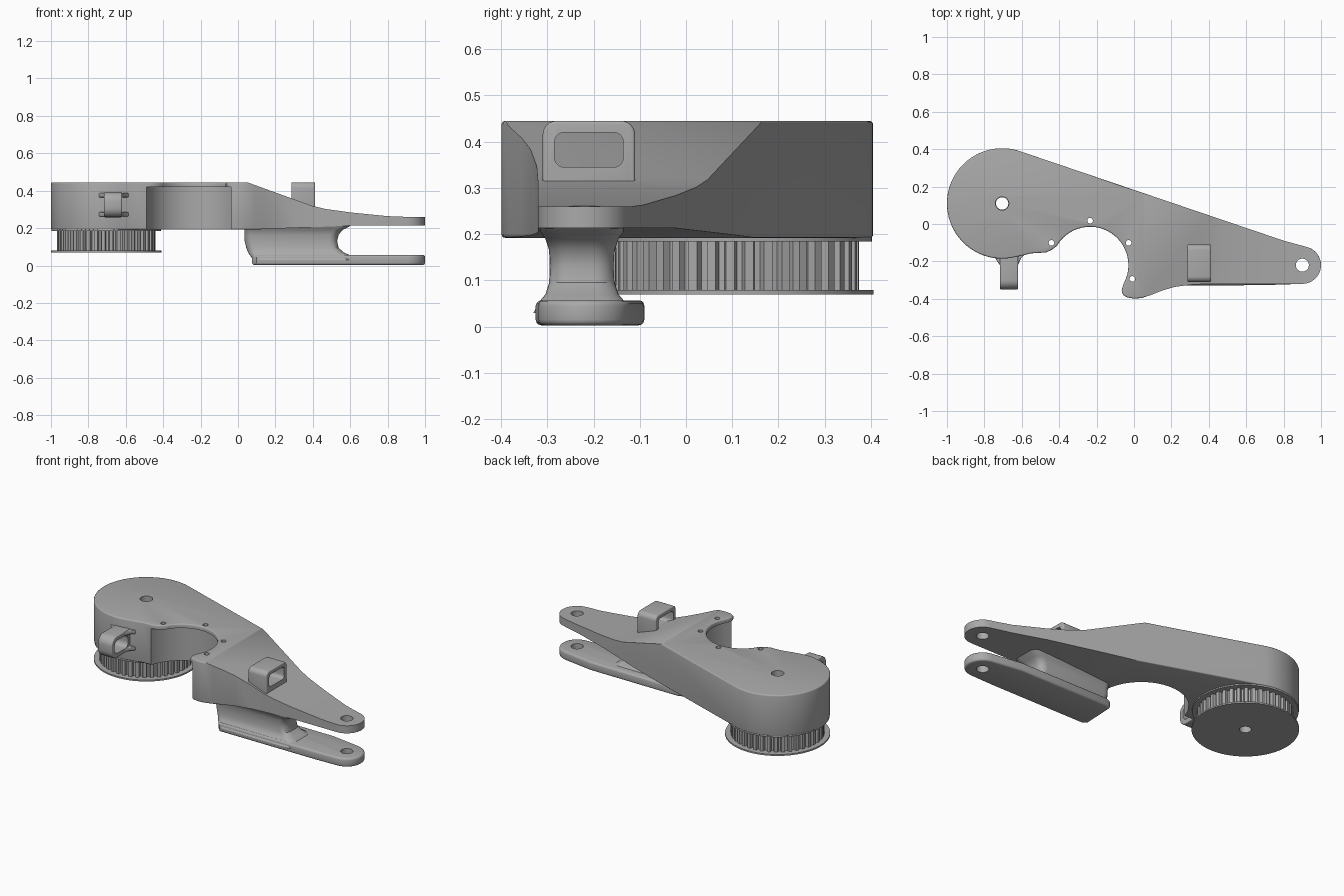
import bpy, bmesh, math
from mathutils import Vector

if "Cube" in bpy.data.objects:
    bpy.data.objects.remove(bpy.data.objects["Cube"], do_unlink=True)

grey = bpy.data.materials.new("plain grey")
grey.use_nodes = True
COLOUR = (0.4, 0.4, 0.4, 1)
grey.diffuse_color = COLOUR
grey.node_tree.nodes["Principled BSDF"].inputs["Base Color"].default_value = COLOUR

PIVOT = (-0.705, 0.11)     # large round end
TIP = (0.9, -0.22)         # fork end
MOTOR = (-0.235, -0.22)    # round cutout
AXES = {
    "z": lambda u, v, w: Vector((u, v, w)),
    "y": lambda u, v, w: Vector((u, w, v)),
    "x": lambda u, v, w: Vector((w, u, v)),
}


def arc(centre, r, a0, a1, n):
    angles = [math.radians(a0 + (a1 - a0) * i / n) for i in range(n + 1)]
    return [(centre[0] + r * math.cos(a), centre[1] + r * math.sin(a)) for a in angles]


def circle(centre, r, n=48):
    return arc(centre, r, 0, 360, n)[:-1]


def rounded_rect(u0, u1, v0, v1, r, n=6):
    pts = []
    corners = [(u1 - r, v1 - r), (u0 + r, v1 - r), (u0 + r, v0 + r), (u1 - r, v0 + r)]
    for i, c in enumerate(corners):
        pts += arc(c, r, 90 * i, 90 * i + 90, n)
    return pts


def finish(name, bm):
    bmesh.ops.recalc_face_normals(bm, faces=bm.faces[:])
    mesh = bpy.data.meshes.new(name)
    bm.to_mesh(mesh)
    bm.free()
    ob = bpy.data.objects.new(name, mesh)
    bpy.context.collection.objects.link(ob)
    return ob


def loft(name, rings, axis="z", bevel=0):
    """Skin a stack of (outline, height) rings, cap it and round the cap rims."""
    bm = bmesh.new()
    place = AXES[axis]
    loops = [[bm.verts.new(place(u, v, w)) for u, v in pts] for pts, w in rings]
    for a, b in zip(loops, loops[1:]):
        for i in range(len(a)):
            j = (i + 1) % len(a)
            bm.faces.new((a[i], a[j], b[j], b[i]))
    caps = [bm.faces.new(loops[0]), bm.faces.new(loops[-1])]
    bmesh.ops.recalc_face_normals(bm, faces=bm.faces[:])
    if bevel:
        rims = [e for f in caps for e in f.edges]
        bmesh.ops.bevel(bm, geom=rims, offset=bevel, segments=3, profile=0.5, affect="EDGES")
    return finish(name, bm)


def prism(name, pts, w0, w1, axis="z", bevel=0):
    return loft(name, [(pts, w0), (pts, w1)], axis, bevel)


def cut(ob, cutter):
    cutter.hide_render = True
    mod = ob.modifiers.new("cut", "BOOLEAN")
    mod.operation = "DIFFERENCE"
    mod.solver = "EXACT"
    mod.object = cutter
    bpy.context.view_layer.update()
    graph = bpy.context.evaluated_depsgraph_get()
    mesh = bpy.data.meshes.new_from_object(ob.evaluated_get(graph))
    ob.modifiers.clear()
    ob.data = mesh
    bpy.data.objects.remove(cutter, do_unlink=True)


def drill(ob, centre, r):
    cut(ob, prism("drill", circle(centre, r, 24), -0.1, 0.6))


parts = []

# Arm body: plan outline, round end, motor cutout and fork tip
outline = arc(TIP, 0.1, -90, 75, 16) + [(0.80, -0.089)]
outline += arc(PIVOT, 0.295, 71, 283, 48)
outline += [(-0.59, -0.167), (-0.55, -0.157), (-0.47, -0.152), (-0.44, -0.138)]
outline += arc(MOTOR, 0.205, 150, -20, 32)
outline += [(-0.058, -0.325), (-0.066, -0.355), (-0.058, -0.38), (-0.035, -0.393),
            (0.0, -0.399), (0.04, -0.396), (0.09, -0.38), (0.15, -0.356),
            (0.22, -0.336), (0.32, -0.323), (0.42, -0.32)]
body = prism("arm_body", outline, 0.192, 0.445, bevel=0.008)

# Sloping top, thinned fork underside, and motor recess below the top lip
slope = [(0.0, 0.463), (0.4, 0.318), (0.47, 0.302), (0.6, 0.284), (0.8, 0.264),
         (0.9, 0.26), (1.1, 0.26), (1.1, 0.6), (0.0, 0.6)]
cut(body, prism("slope_cutter", slope, -0.7, 0.7, "y"))
underside = [(0.0, 0.189), (0.6, 0.213), (1.1, 0.213), (1.1, 0.1), (0.0, 0.1)]
cut(body, prism("underside_cutter", underside, -0.7, 0.7, "y"))
cut(body, prism("recess_cutter", circle(MOTOR, 0.262, 64), 0.1, 0.42))

# Axle holes and screw holes around the cutout
drill(body, PIVOT, 0.036)
drill(body, TIP, 0.035)
for angle in (150, 90, 30, -18):
    drill(body, arc(MOTOR, 0.238, angle, angle, 1)[0], 0.015)
parts.append(body)

# Lower fork plate
plate = arc(TIP, 0.1, -90, 82, 16) + [(0.72, -0.092), (0.12, -0.09), (0.085, -0.105),
                                      (0.075, -0.3), (0.1, -0.325), (0.75, -0.325)]
lower = prism("lower_fork_plate", plate, 0.003, 0.057, bevel=0.012)
drill(lower, TIP, 0.035)
parts.append(lower)

# Waisted web joining the two fork plates: height, left, right, half width
web = [(0.03, 0.082, 0.62, 0.105), (0.057, 0.062, 0.595, 0.09), (0.07, 0.054, 0.565, 0.079),
       (0.095, 0.044, 0.538, 0.071), (0.13, 0.036, 0.53, 0.07), (0.165, 0.035, 0.538, 0.071),
       (0.19, 0.035, 0.56, 0.079), (0.205, 0.035, 0.59, 0.09), (0.225, 0.035, 0.61, 0.095)]
parts.append(loft("fork_web", [
    (rounded_rect(x0, x1, -0.225 - h, -0.225 + h, 0.045), z) for z, x0, x1, h in web]))


# Cable loops
def cable_loop(name, x0, x1, outer, inner, r_out, r_in):
    ob = prism(name, rounded_rect(*outer, r_out), x0, x1, "x", 0.006)
    cut(ob, prism("opening", rounded_rect(*inner, r_in), x0 - 0.1, x1 + 0.1, "x"))
    parts.append(ob)


cable_loop("top_cable_loop", 0.285, 0.412, (-0.31, -0.11, 0.285, 0.445),
           (-0.284, -0.136, 0.345, 0.42), 0.03, 0.02)
cable_loop("front_cable_loop", -0.717, -0.62, (-0.35, -0.13, 0.258, 0.392),
           (-0.322, -0.19, 0.285, 0.365), 0.05, 0.03)
flare = [(-0.77, -0.15), (-0.745, -0.18), (-0.717, -0.22), (-0.62, -0.22),
         (-0.605, -0.185), (-0.57, -0.15)]
for side, z in (("lower", 0.262), ("upper", 0.364)):
    parts.append(prism(side + "_loop_root", flare, z, z + 0.024, bevel=0.005))

# Toothed pulley with thin flanges
TEETH = 40
teeth = []
for i in range(TEETH):
    for step, r in ((0, 0.246), (0.3, 0.246), (0.42, 0.264), (0.88, 0.264)):
        a = 360 * (i + step) / TEETH
        teeth.append(arc(PIVOT, r, a, a, 1)[0])
pulley = [prism("pulley_teeth", teeth, 0.076, 0.19),
          prism("pulley_lower_flange", circle(PIVOT, 0.295, 72), 0.07, 0.079),
          prism("pulley_upper_flange", circle(PIVOT, 0.292, 72), 0.184, 0.194)]
for ob in pulley:
    drill(ob, PIVOT, 0.033)
parts += pulley

# Colour and shading
bpy.ops.object.select_all(action="DESELECT")
for ob in parts:
    ob.data.materials.clear()
    ob.data.materials.append(grey)
    ob.select_set(True)
bpy.context.view_layer.objects.active = body
bpy.ops.object.shade_smooth_by_angle(angle=math.radians(32))
